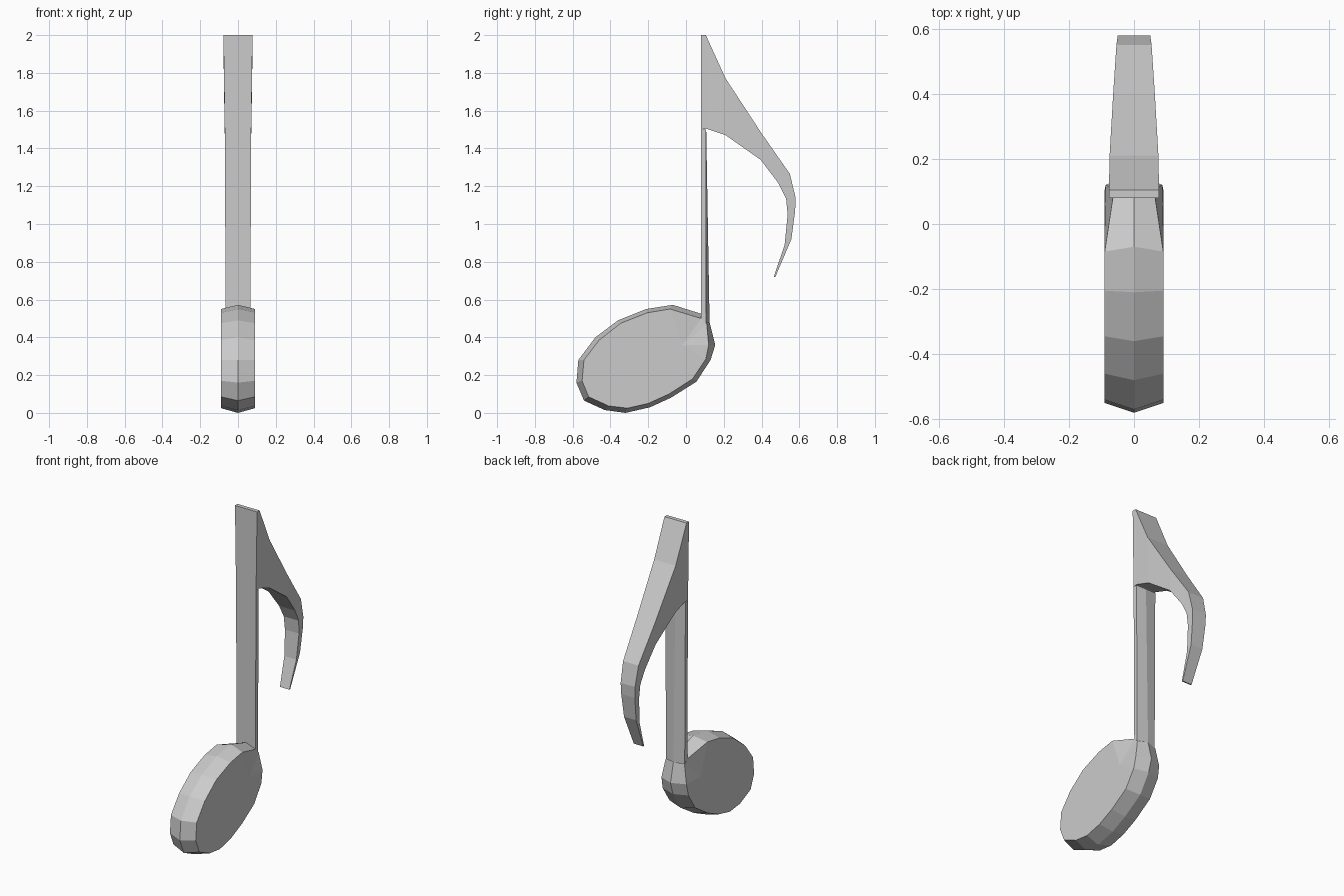
import bpy


def make_object(name, verts, faces):
    mesh = bpy.data.meshes.new(name)
    mesh.from_pydata(verts, [], faces)
    bm = bmesh.new()
    bm.from_mesh(mesh)
    bmesh.ops.recalc_face_normals(bm, faces=bm.faces)
    bm.to_mesh(mesh)
    bm.free()
    ob = bpy.data.objects.new(name, mesh)
    bpy.context.collection.objects.link(ob)
    return ob


def loft(name, rings, caps=True):
    # Join equal closed rings with quads
    n = len(rings[0])
    verts = [p for r in rings for p in r]
    faces = [(k * n + i, k * n + (i + 1) % n,
              (k + 1) * n + (i + 1) % n, (k + 1) * n + i)
             for k in range(len(rings) - 1) for i in range(n)]
    last = (len(rings) - 1) * n
    if caps:
        faces += [tuple(range(n)), tuple(range(last, last + n))]
    else:
        # fan caps meeting at a point on each flat side of the head
        for start, x in ((0, -0.09), (last, 0.09)):
            c = len(verts)
            verts.append((x, -0.02, 0.36))
            faces += [(start + i, start + (i + 1) % n, c) for i in range(n)]
    return make_object(name, verts, faces)


import bmesh

# Note head: ridge (y, z), flat-side rim (y, z), half-width
head = [
    (-0.58, 0.16, -0.55, 0.17, 0.09), (-0.57, 0.28, -0.54, 0.28, 0.09),
    (-0.48, 0.40, -0.46, 0.385, 0.09), (-0.36, 0.49, -0.345, 0.475, 0.09),
    (-0.21, 0.55, -0.205, 0.53, 0.09), (-0.07, 0.572, -0.085, 0.55, 0.09),
    (0.08, 0.525, 0.08, 0.50, 0.065), (0.125, 0.48, 0.11, 0.47, 0.067),
    (0.155, 0.36, 0.12, 0.36, 0.087), (0.13, 0.28, 0.105, 0.285, 0.09),
    (0.055, 0.165, 0.035, 0.18, 0.09), (-0.08, 0.08, -0.09, 0.10, 0.09),
    (-0.19, 0.03, -0.20, 0.05, 0.09), (-0.32, 0.0, -0.31, 0.025, 0.09),
    (-0.43, 0.015, -0.41, 0.037, 0.09), (-0.54, 0.065, -0.515, 0.085, 0.09)]
loft("note_head", [[(-w, y, z) for _, _, y, z, w in head],
                   [(0, y, z) for y, z, *_ in head],
                   [(w, y, z) for _, _, y, z, w in head]], caps=False)

# Stem: flat front, shallow ridge down the back
loft("stem", [[(-w, 0.08, z), (w, 0.08, z), (w, 0.106, z), (0, r, z), (-w, 0.106, z)]
              for z, w, r in ((0.47, 0.065, 0.125), (1.5, 0.07, 0.107))])

# Flag: outer edge (y, z), inner edge (y, z), outer and inner half-widths
flag = [
    (0.08, 2.0, 0.08, 1.5, 0.077, 0.07), (0.105, 2.0, 0.107, 1.505, 0.077, 0.07),
    (0.21, 1.77, 0.21, 1.47, 0.075, 0.07), (0.40, 1.48, 0.395, 1.34, 0.064, 0.064),
    (0.55, 1.265, 0.49, 1.215, 0.054, 0.056), (0.58, 1.14, 0.53, 1.135, 0.05, 0.052),
    (0.578, 1.07, 0.538, 1.05, 0.048, 0.049), (0.558, 0.92, 0.522, 0.89, 0.042, 0.042),
    (0.473, 0.72, 0.465, 0.72, 0.033, 0.033)]
loft("flag", [[(-a, y, z), (a, y, z), (b, v, w), (-b, v, w)]
              for y, z, v, w, a, b in flag])
